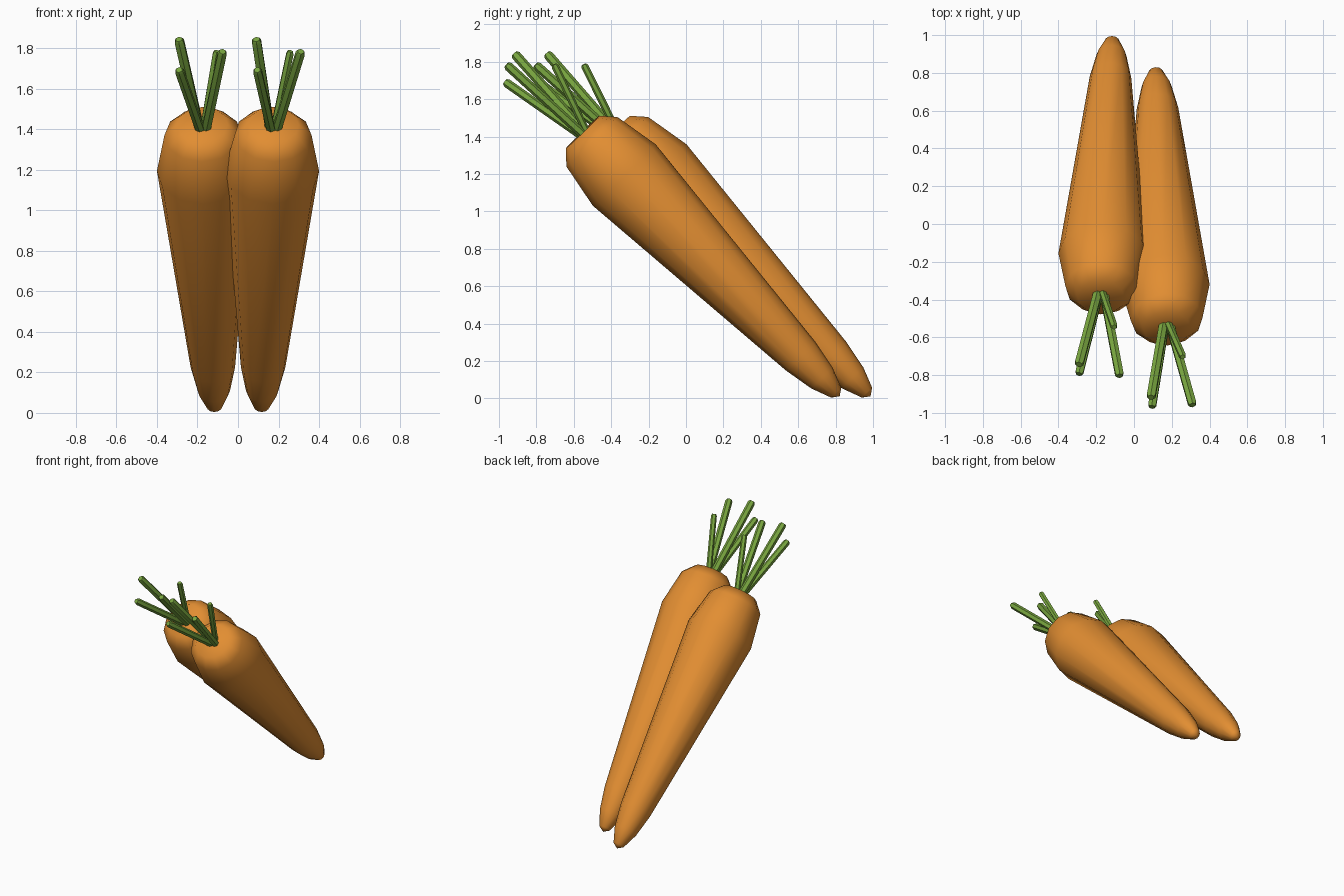
import bpy, bmesh, math
from mathutils import Vector, Matrix

if "Cube" in bpy.data.objects:
    bpy.data.objects.remove(bpy.data.objects["Cube"])


def material(name, rgb):
    m = bpy.data.materials.new(name)
    m.diffuse_color = (*rgb, 1.0)
    m.use_nodes = True
    m.node_tree.nodes["Principled BSDF"].inputs["Base Color"].default_value = m.diffuse_color
    return m


ORANGE = material("carrot orange", (0.76, 0.27, 0.032))
GREEN = material("stem green", (0.19, 0.38, 0.05))


def lathe(name, start, axis, profile, sides, mat, smooth):
    """Skin rings (distance, radius) along an axis; radius 0 is a point."""
    axis = Vector(axis).normalized()
    side = axis.cross(Vector((1, 0, 0))).normalized()
    other = axis.cross(side)
    bm = bmesh.new()
    rings = []
    for d, r in profile:
        c = Vector(start) + axis * d
        if r == 0:
            rings.append([bm.verts.new(c)] * sides)
        else:
            rings.append([bm.verts.new(c + r * (math.cos(a) * side + math.sin(a) * other))
                          for a in (2 * math.pi * i / sides for i in range(sides))])
    for lo, hi in zip(rings, rings[1:]):
        for i in range(sides):
            j = (i + 1) % sides
            quad = [lo[i], lo[j], hi[j], hi[i]]
            bm.faces.new(list(dict.fromkeys(quad)))
    bmesh.ops.recalc_face_normals(bm, faces=bm.faces[:])
    mesh = bpy.data.meshes.new(name)
    bm.to_mesh(mesh)
    bm.free()
    mesh.materials.append(mat)
    ob = bpy.data.objects.new(name, mesh)
    bpy.context.collection.objects.link(ob)
    bpy.ops.object.select_all(action='DESELECT')
    ob.select_set(True)
    bpy.context.view_layer.objects.active = ob
    bpy.ops.object.shade_smooth_by_angle(angle=math.radians(smooth))
    return ob


# Root outline, from the sunken crown centre down to the rounded tip
ROOT = [(0.015, 0), (-0.005, 0.125), (0.067, 0.19), (0.315, 0.235),
        (1.667, 0.11), (1.83, 0.08), (1.94, 0.038), (1.967, 0)]
DOWN = (0, 0.698, -0.716)

# Stem tips relative to the crown centre, with radius
STEMS = [((-0.10, -0.36, 0.42), 0.026), ((-0.097, -0.41, 0.27), 0.024),
         ((0.116, -0.41, 0.36), 0.025), ((0.076, -0.155, 0.36), 0.020)]

# Two carrots leaning side by side, slightly turned toward each other
for label, x, y, turn in (("left", -0.175, -0.385, -2.5), ("right", 0.175, -0.55, 2.5)):
    place = Matrix.Translation((x, y, 1.42)) @ Matrix.Rotation(math.radians(turn), 4, 'Z')
    parts = [lathe(label + "_carrot_root", (0, 0, 0), DOWN, ROOT, 12, ORANGE, 60)]
    for n, (tip, r) in enumerate(STEMS, 1):
        tip = Vector(tip)
        spread = tip - tip.project(Vector(DOWN))
        start = spread.normalized() * 0.022
        way = tip - start
        length = way.length
        parts.append(lathe(f"{label}_stem_{n}", start, way,
                           [(-0.03, 0), (-0.03, r), (length - 0.008, r),
                            (length + 0.006, r * 0.7), (length + 0.006, 0)],
                           6, GREEN, 30))
    for p in parts:
        p.matrix_world = place
